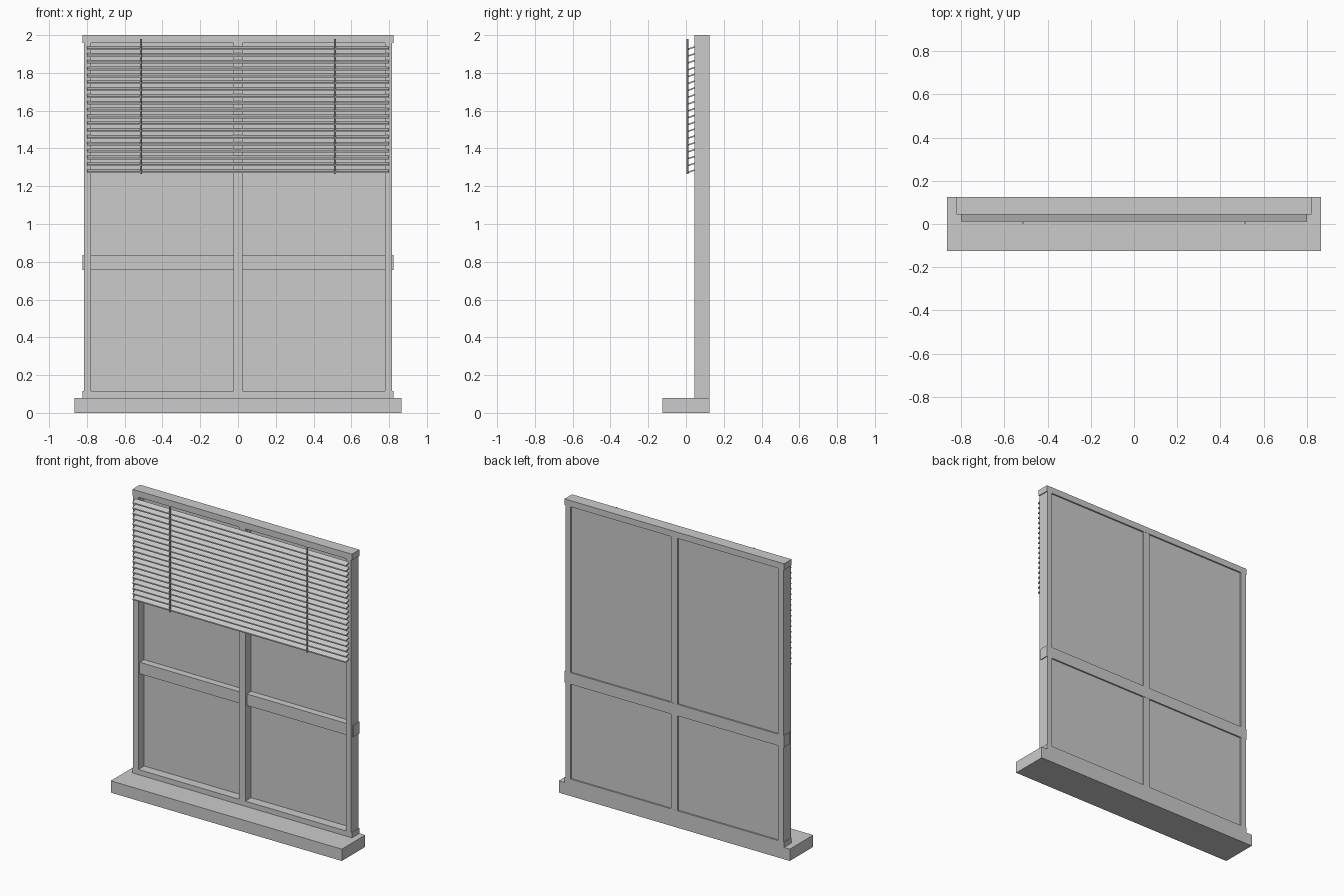
import bpy, bmesh, math
from mathutils import Matrix

if "Cube" in bpy.data.objects:
    bpy.data.objects.remove(bpy.data.objects["Cube"])

grey = bpy.data.materials.new("light_grey")
grey.diffuse_color = (0.6, 0.6, 0.6, 1)
grey.use_nodes = True
grey.node_tree.nodes["Principled BSDF"].inputs["Base Color"].default_value = grey.diffuse_color


def finish(name, bm):
    me = bpy.data.meshes.new(name)
    bm.to_mesh(me)
    bm.free()
    me.materials.append(grey)
    ob = bpy.data.objects.new(name, me)
    bpy.context.collection.objects.link(ob)
    return ob


def box(name, x0, x1, y0, y1, z0, z1):
    bm = bmesh.new()
    size = Matrix.Diagonal((x1 - x0, y1 - y0, z1 - z0, 1))
    mid = Matrix.Translation(((x0 + x1) / 2, (y0 + y1) / 2, (z0 + z1) / 2))
    bmesh.ops.create_cube(bm, size=1, matrix=mid @ size)
    return finish(name, bm)


FRONT, BACK = 0.045, 0.125

# Sill and horizontal rails
box("sill", -0.865, 0.865, -0.125, BACK, 0, 0.08)
box("bottom_rail", -0.822, 0.822, FRONT, BACK, 0.08, 0.115)
box("middle_rail", -0.822, 0.822, 0.06, BACK, 0.757, 0.835)
box("top_rail", -0.822, 0.822, FRONT, BACK, 1.958, 2.0)

# Uprights
box("mullion", -0.024, 0.024, FRONT, BACK - 0.001, 0.115, 1.958)
for side, s in (("left", -1), ("right", 1)):
    a, b = sorted((s * 0.778, s * 0.816))
    box(side + "_stile", a, b, FRONT, BACK, 0.115, 1.958)

# Glass panes, one per opening
for side, s in (("left", -1), ("right", 1)):
    a, b = sorted((s * 0.024, s * 0.778))
    box("lower_pane_" + side, a, b, 0.107, 0.115, 0.115, 0.757)
    box("upper_pane_" + side, a, b, 0.107, 0.115, 0.835, 1.958)

# Blind slats: sheared strips, low at the front and high at the back
COUNT, Y0, Y1, RISE, THICK = 19, 0.012, 0.047, 0.012, 0.008
for i in range(COUNT):
    z = 1.27 + i * 0.0362
    bm = bmesh.new()
    profile = [(Y0, z), (Y1, z + RISE), (Y1, z + RISE + THICK), (Y0, z + THICK)]
    face = bm.faces.new([bm.verts.new((-0.8, y, h)) for y, h in profile])
    ext = bmesh.ops.extrude_face_region(bm, geom=[face])
    moved = [v for v in ext["geom"] if isinstance(v, bmesh.types.BMVert)]
    bmesh.ops.translate(bm, verts=moved, vec=(1.6, 0, 0))
    bmesh.ops.recalc_face_normals(bm, faces=bm.faces)
    finish("slat_%02d" % (i + 1), bm)

# Blind cords
for side, s in (("left", -1), ("right", 1)):
    bm = bmesh.new()
    bmesh.ops.create_cone(bm, cap_ends=True, segments=8, radius1=0.005, radius2=0.005,
                          depth=0.715, matrix=Matrix.Translation((s * 0.514, 0.007, 1.6225)))
    finish("cord_" + side, bm)
